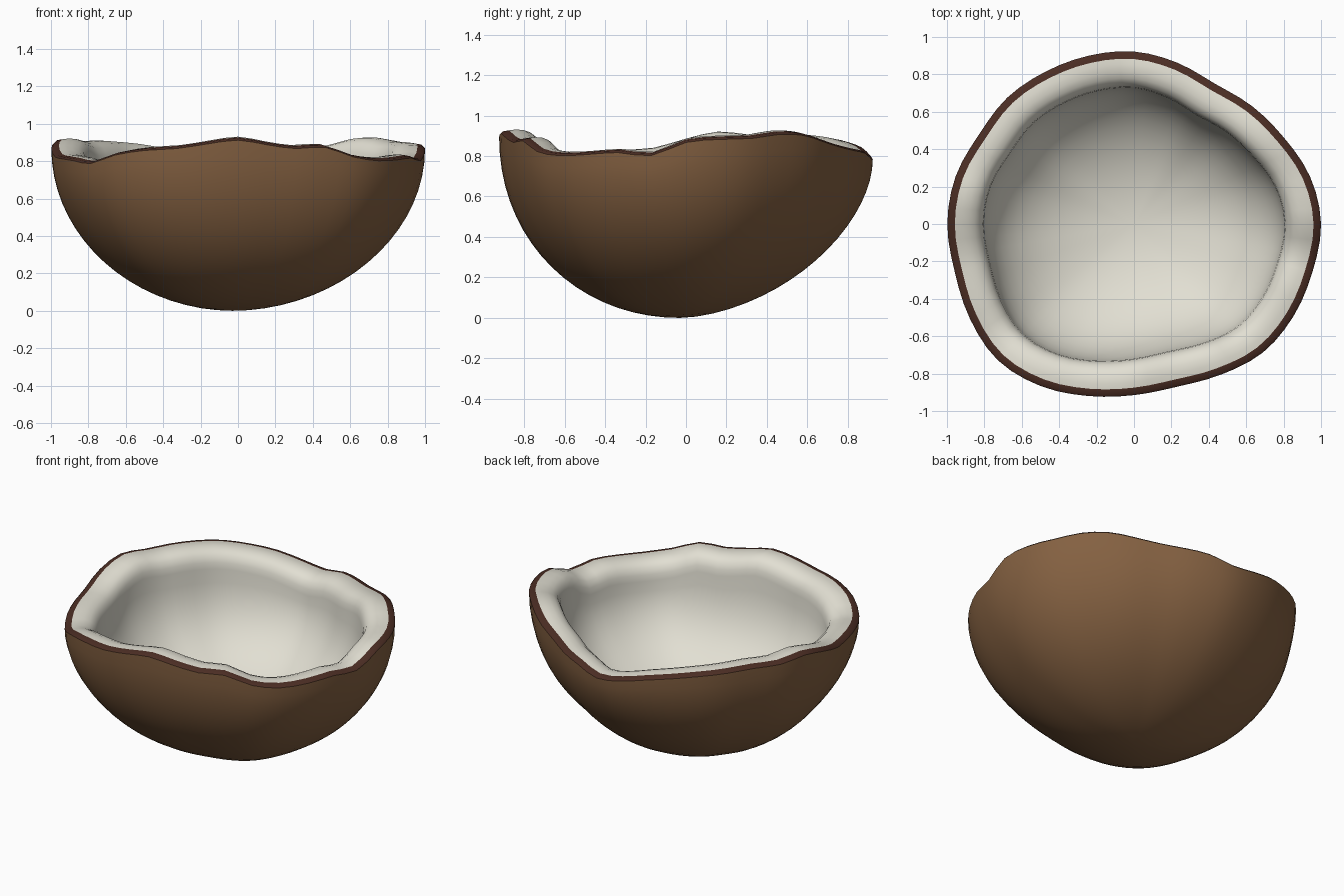
import bpy, math

if "Cube" in bpy.data.objects:
    bpy.data.objects.remove(bpy.data.objects["Cube"])

# Outline radius every 15 degrees and rim height every 10, counter-clockwise from +x
RADIUS = [1.0, .975, .925, .892, .866, .893, .922, .932, .942, .957, .957, .987,
          .998, .992, 1.013, 1.03, 1.0, .952, .915, .90, .93, .973, .985, .988]
HEIGHT = [.88, .895, .90, .92, .915, .885, .86, .84, .825, .79, .81, .845,
          .87, .89, .90, .905, .90, .915, .88, .835, .825, .815, .80, .845,
          .87, .88, .905, .925, .90, .88, .887, .835, .815, .82, .83, .815]
SEG = 72
BASE = (-0.03, -0.03)      # lowest point sits slightly off centre
MEAN = 0.87


def sample(table, i):
    """Smooth periodic interpolation of a table at segment i."""
    f = i * len(table) / SEG
    k, t = int(f), f - int(f)
    a, b, c, d = (table[(k + j) % len(table)] for j in (-1, 0, 1, 2))
    return b + .5 * t * (c - a + t * (2*a - 5*b + 4*c - d + t * (3*(b - c) + d - a)))


def material(name, colour):
    m = bpy.data.materials.new(name)
    m.diffuse_color = (*colour, 1)
    m.use_nodes = True
    m.node_tree.nodes["Principled BSDF"].inputs["Base Color"].default_value = m.diffuse_color
    return m


def ring(func):
    """One loop of points; func(angle, outline radius, rim height) -> x, y, z."""
    return [func(2 * math.pi * i / SEG, sample(RADIUS, i), sample(HEIGHT, i))
            for i in range(SEG)]


def loft(name, rings, mat, start=None, end=None):
    """Skin a stack of loops, optionally closed by a tip at either end."""
    verts = [p for r in rings for p in r]
    faces = []
    for k in range(len(rings) - 1):
        for i in range(SEG):
            j = (i + 1) % SEG
            a, b = k * SEG, (k + 1) * SEG
            faces.append((a + i, a + j, b + j, b + i))
    for tip, first in ((start, True), (end, False)):
        if tip:
            t, o = len(verts), 0 if first else (len(rings) - 1) * SEG
            verts.append(tip)
            for i in range(SEG):
                j = (i + 1) % SEG
                faces.append((t, o + j, o + i) if first else (o + i, o + j, t))
    me = bpy.data.meshes.new(name)
    me.from_pydata(verts, [], faces)
    me.materials.append(mat)
    ob = bpy.data.objects.new(name, me)
    bpy.context.collection.objects.link(ob)
    bpy.context.view_layer.objects.active = ob
    ob.select_set(True)
    bpy.ops.object.shade_smooth_by_angle(angle=math.radians(45))
    ob.select_set(False)


def outer(t):
    """Husk loop at profile angle t; the back is more conical than the front."""
    def f(a, r, h):
        rho = math.sin(t)
        p = 2.0 - .32 * (.5 + .5 * math.sin(a + .3)) ** 2 + .1 * max(0, math.cos(a + .8))
        bowl = 1 - math.sqrt(max(0, 1 - rho ** p))
        z = bowl * (MEAN + (h - .013 - MEAN) * bowl ** 2)
        x = BASE[0] * (1 - rho) + r * rho * math.cos(a)
        y = BASE[1] * (1 - rho) + r * rho * math.sin(a)
        return x, y, z
    return ring(f)


def lip(inset, dz):
    """Loop following the wavy rim, moved inward and up or down."""
    return ring(lambda a, r, h: ((r - inset) * math.cos(a), (r - inset) * math.sin(a), h + dz))


def hollow(t):
    """Loop of the inner bowl, from its mouth (t = 0) to its floor."""
    def f(a, r, h):
        s = (r - .195) * math.cos(t)
        top = h - .11
        level = .69 + (top - .69) * (1 - math.sin(t)) ** 2
        z = level - (level - .165) * math.sin(t)
        return s * math.cos(a), s * math.sin(a), z
    return ring(f)


husk = material("husk brown", (.23, .118, .053))
edge = material("dark shell edge", (.07, .026, .017))
white = material("coconut white", (.76, .74, .65))

# Outer husk
loft("husk", [outer(math.pi / 2 * k / 18) for k in range(1, 19)], husk, start=(*BASE, 0))

# Dark broken edge of the shell, sloping outward
loft("shell_edge", [lip(0, -.013), lip(.01, -.003), lip(.04, .002)], edge)

# Rounded white lip running down into the hollow
flesh = [lip(.04, .002), lip(.07, .006), lip(.11, .004), lip(.145, -.008),
         lip(.173, -.03), lip(.19, -.07)]
flesh += [hollow(math.pi / 2 * k / 14) for k in range(14)]
loft("flesh", flesh, white, end=(0, 0, .165))
